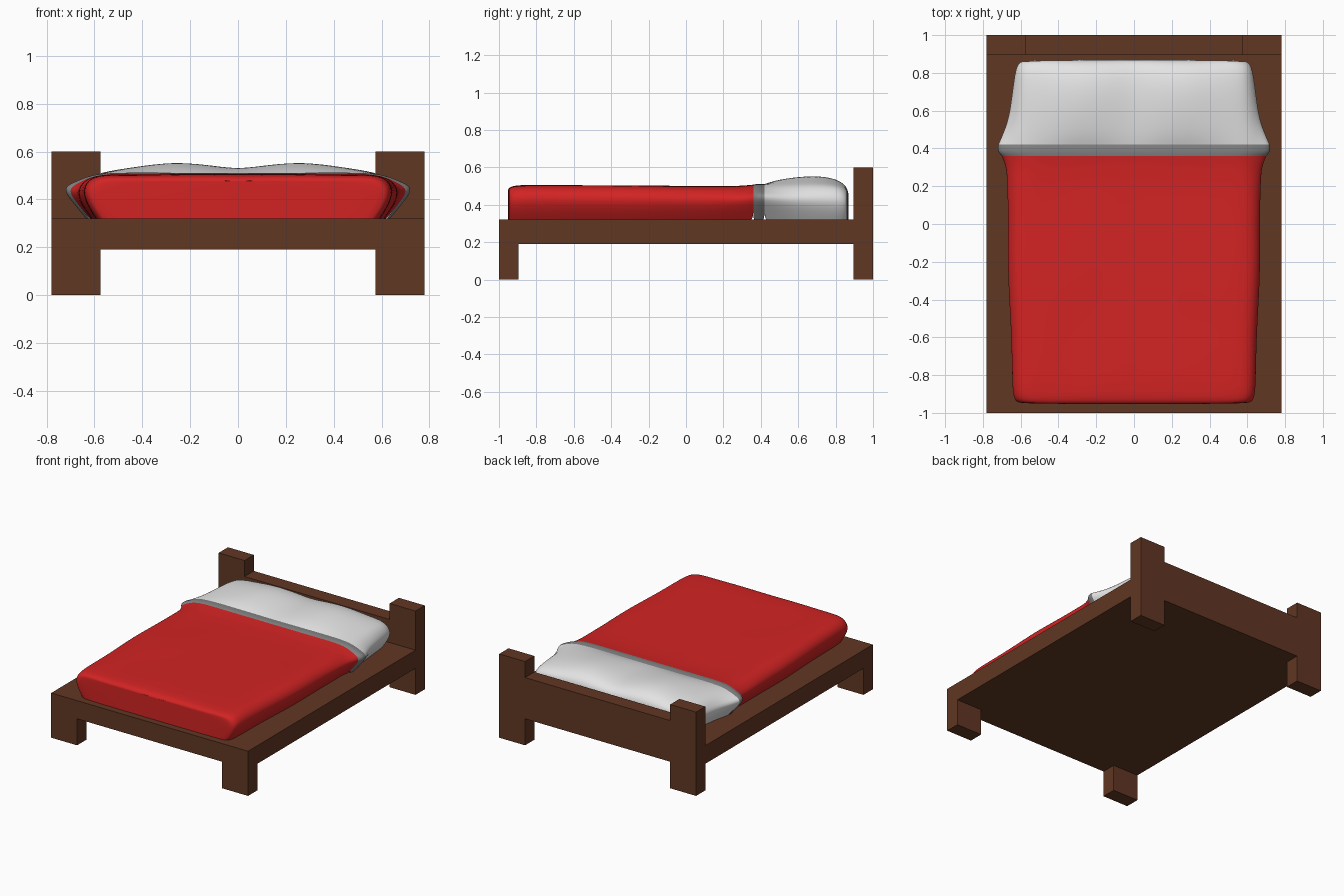
import bpy, math

if "Cube" in bpy.data.objects:
    bpy.data.objects.remove(bpy.data.objects["Cube"])


def material(name, rgb):
    m = bpy.data.materials.new(name)
    m.diffuse_color = (*rgb, 1)
    m.use_nodes = True
    m.node_tree.nodes["Principled BSDF"].inputs["Base Color"].default_value = m.diffuse_color
    return m


WOOD = material("brown wood", (0.12, 0.038, 0.017))
RED = material("red blanket", (0.65, 0.017, 0.017))
GREY = material("grey fold", (0.23, 0.23, 0.23))
WHITE = material("white linen", (0.78, 0.78, 0.78))


def add_mesh(name, verts, faces, mat):
    me = bpy.data.meshes.new(name)
    me.from_pydata(verts, [], faces)
    me.materials.append(mat)
    ob = bpy.data.objects.new(name, me)
    bpy.context.collection.objects.link(ob)
    return ob


def box(name, x0, x1, y0, y1, z0, z1):
    v = [(x, y, z) for x in (x0, x1) for y in (y0, y1) for z in (z0, z1)]
    f = [(0, 1, 3, 2), (4, 6, 7, 5), (0, 4, 5, 1), (2, 3, 7, 6), (0, 2, 6, 4), (1, 5, 7, 3)]
    return add_mesh(name, v, f, WOOD)


# wooden frame, legs and headboard
box("bed_platform", -0.78, 0.78, -1, 0.895, 0.19, 0.32)
box("headboard", -0.575, 0.575, 0.895, 1, 0.19, 0.485)
for side, a, b in (("left", -0.78, -0.575), ("right", 0.575, 0.78)):
    box(side + "_front_leg", a, b, -1, -0.895, 0, 0.19)
    box(side + "_head_post", a, b, 0.895, 1, 0, 0.6)

# side of the bedding from bottom to top: (inset, z), plump and pointed versions
SOFT = [(0.06, 0.31), (0.025, 0.36), (0, 0.415), (0.005, 0.455), (0.035, 0.488), (0.09, 0.5)]
POINTED = [(0.11, 0.31), (0.05, 0.38), (0, 0.44), (0.05, 0.465), (0.11, 0.488), (0.17, 0.5)]


def section(y, w, top, point, bump):
    """Cross-section: half width w, height top, pointedness, double pillow bump."""
    def lift(x):
        return bump * math.exp(-((abs(x) - 0.24) / 0.27) ** 2)
    right = []
    for (i0, z0), (i1, z1) in zip(SOFT, POINTED):
        x = w - (i0 + (i1 - i0) * point)
        z = z0 + (z1 - z0) * point
        z = 0.31 + (z - 0.31) * (top - 0.31) / 0.19
        right.append((x, z + (lift(x) if z > 0.47 else 0)))
    edge = right[-1][0]
    for t in (0.8, 0.6, 0.42, 0.2):
        x = edge * t
        right.append((x, top + 0.002 * math.sin(9 * x + 7 * y) + lift(x)))
    middle = [(0, top + lift(0))]
    return [(x, y, z) for x, z in right + middle + [(-x, z) for x, z in reversed(right)]]


def loft(name, stations, mat, cap_start=False, cap_end=False):
    rings = [section(*s) for s in stations]
    n = len(rings[0])
    faces = [(r * n + i, r * n + i + 1, (r + 1) * n + i + 1, (r + 1) * n + i)
             for r in range(len(rings) - 1) for i in range(n - 1)]
    faces = [f[::-1] for f in faces]

    def cap(base, flip):
        half = n // 2
        fs = [(base + i, base + n - 1 - i, base + n - 2 - i, base + i + 1) for i in range(half - 1)]
        fs.append((base + half - 1, base + half + 1, base + half))
        return [f[::-1] for f in fs] if flip else fs
    if cap_start:
        faces += cap(0, True)
    if cap_end:
        faces += cap((len(rings) - 1) * n, False)
    ob = add_mesh(name, [v for r in rings for v in r], faces, mat)
    # make normals consistent and outward
    import bmesh
    bm = bmesh.new()
    bm.from_mesh(ob.data)
    bmesh.ops.recalc_face_normals(bm, faces=bm.faces)
    up = sum(f.normal.z * f.calc_area() for f in bm.faces)
    if up < 0:
        bmesh.ops.reverse_faces(bm, faces=bm.faces)
    bm.to_mesh(ob.data)
    bm.free()
    for p in ob.data.polygons:
        p.use_smooth = True
    sub = ob.modifiers.new("smooth", "SUBSURF")
    sub.levels = sub.render_levels = 2


# stations: y, half width, top height, pointedness, bump
seam_a = (0.36, 0.715, 0.505, 0.85, 0.004)
seam_b = (0.42, 0.735, 0.506, 1.0, 0.006)

loft("blanket", [
    (-0.953, 0.59, 0.475, 0, 0), (-0.945, 0.625, 0.492, 0, 0), (-0.91, 0.645, 0.503, 0, 0),
    (-0.8, 0.648, 0.506, 0, 0), (-0.55, 0.655, 0.504, 0.1, 0), (-0.25, 0.675, 0.503, 0.1, 0),
    (0.0, 0.67, 0.499, 0.15, 0), (0.2, 0.678, 0.498, 0.25, 0), (0.3, 0.685, 0.5, 0.5, 0.002),
    seam_a], RED, cap_start=True)

loft("sheet_fold", [seam_a, (0.385, 0.74, 0.51, 1.0, 0.004), seam_b], GREY)

loft("pillow", [
    seam_b, (0.47, 0.71, 0.505, 0.7, 0.025), (0.55, 0.675, 0.505, 0.4, 0.04),
    (0.66, 0.655, 0.505, 0.2, 0.05), (0.75, 0.642, 0.502, 0.1, 0.048),
    (0.82, 0.63, 0.495, 0, 0.035), (0.86, 0.61, 0.48, 0, 0.015),
    (0.868, 0.57, 0.46, 0, 0)], WHITE, cap_end=True)
